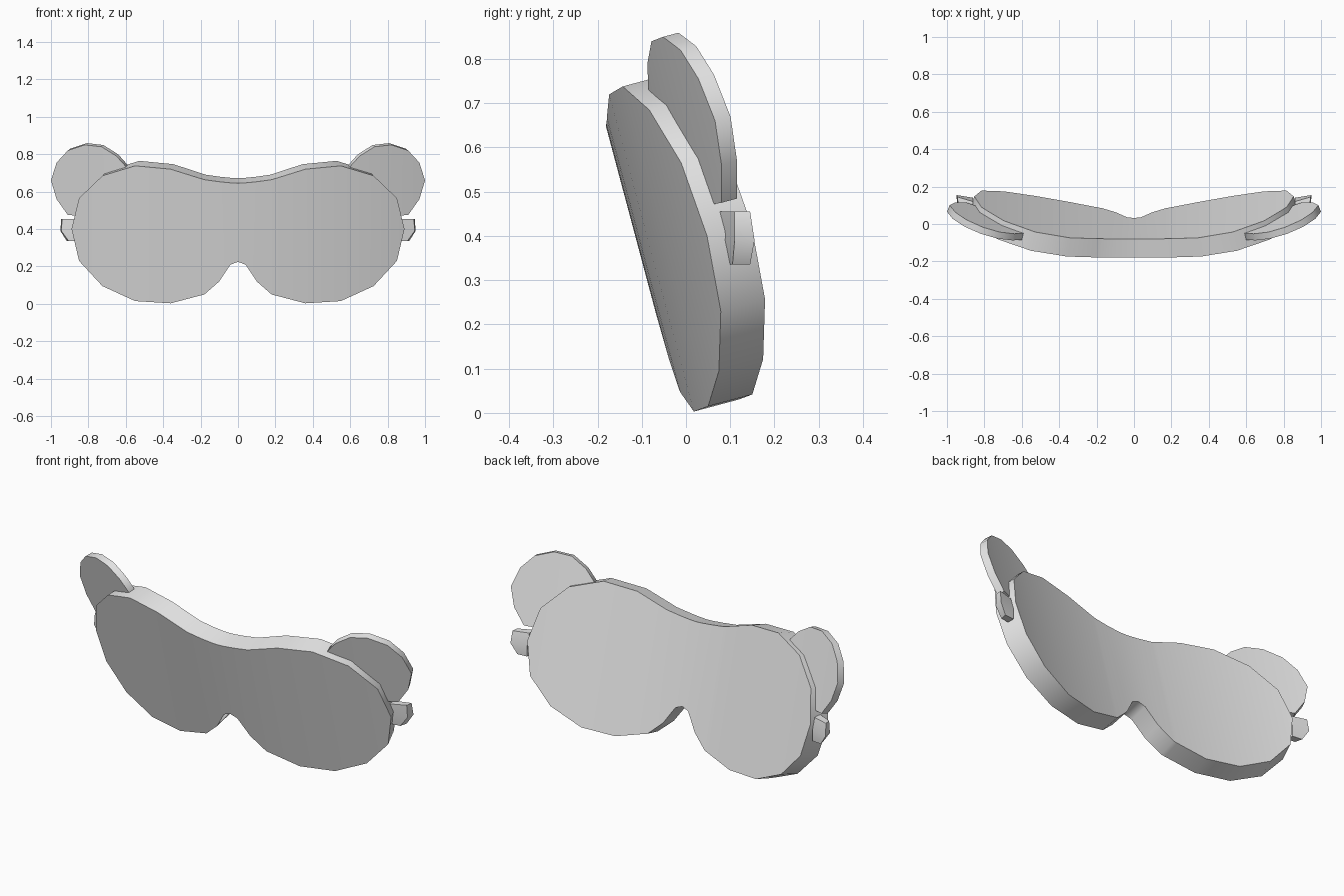
import bpy, bmesh, math

cube = bpy.data.objects.get("Cube")
if cube:
    bpy.data.objects.remove(cube, do_unlink=True)

# One plain grey fabric
fabric = bpy.data.materials.new("grey fabric")
fabric.use_nodes = True
GREY = (0.8, 0.8, 0.8, 1)
fabric.diffuse_color = GREY
fabric.node_tree.nodes["Principled BSDF"].inputs["Base Color"].default_value = GREY

TILT, BEND = 0.267, 0.205


def add_object(name, faces):
    """Mesh object from faces given as lists of points; shared points merge."""
    bm = bmesh.new()
    verts = {}
    for face in faces:
        points = list(dict.fromkeys(face))
        if len(points) > 2:
            for p in points:
                if p not in verts:
                    verts[p] = bm.verts.new(p)
            bm.faces.new([verts[p] for p in points])
    bmesh.ops.recalc_face_normals(bm, faces=bm.faces)
    mesh = bpy.data.meshes.new(name)
    bm.to_mesh(mesh)
    bm.free()
    mesh.materials.append(fabric)
    obj = bpy.data.objects.new(name, mesh)
    bpy.context.collection.objects.link(obj)
    bpy.ops.object.select_all(action='DESELECT')
    obj.select_set(True)
    bpy.context.view_layer.objects.active = obj
    bpy.ops.object.shade_smooth_by_angle(angle=math.radians(46))
    return obj


def curved_point(x, z, lift, depth):
    """Point on the leaning, face-hugging surface, pushed back by depth."""
    y = -0.008 - TILT * z + BEND * x * x + lift
    return (x - depth * 2 * BEND * x, y + depth, z + depth * TILT)


def slab(name, columns, lift, thickness):
    """Curved slab from columns of (x, low z, high z)."""
    rings = [[curved_point(x, low, lift, 0), curved_point(x, high, lift, 0),
              curved_point(x, high, lift, thickness), curved_point(x, low, lift, thickness)]
             for x, low, high in columns]
    faces = [rings[0], rings[-1]]
    for a, b in zip(rings, rings[1:]):
        faces += [[a[i], b[i], b[(i + 1) % 4], a[(i + 1) % 4]] for i in range(4)]
    return add_object(name, faces)


# Mask body: half outline, mirrored
half = [(0, .225, .645), (.04, .21, .647), (.10, .12, .653), (.18, .05, .664),
        (.20, .045, .67), (.36, .003, .72), (.55, .015, .738), (.725, .095, .685),
        (.85, .23, .565), (.89, .40, .40)]
slab("mask_body", [(-x, l, h) for x, l, h in reversed(half[1:])] + half, 0, .10)

# Ears and strap ends, one per side
ear = [(.60, .66, .735), (.65, .56, .79), (.73, .50, .84), (.82, .47, .85),
       (.91, .475, .82), (.97, .56, .755), (1.0, .66, .66)]
strap = [(.455, [(.86, .075), (.86, .12), (.945, .145), (.94, .11)]),
         (.39, [(.86, .085), (.86, .14), (.95, .155), (.945, .11)]),
         (.335, [(.86, .10), (.86, .14), (.915, .145), (.905, .105)])]
for side, sign in (("left", 1), ("right", -1)):
    slab(side + "_ear", [(sign * x, l, h) for x, l, h in ear], .045, .035)
    rings = [[(sign * x, y, z) for x, y in ring] for z, ring in strap]
    faces = [rings[0], rings[-1]]
    for a, b in zip(rings, rings[1:]):
        faces += [[a[i], b[i], b[(i + 1) % 4], a[(i + 1) % 4]] for i in range(4)]
    add_object(side + "_strap_end", faces)
